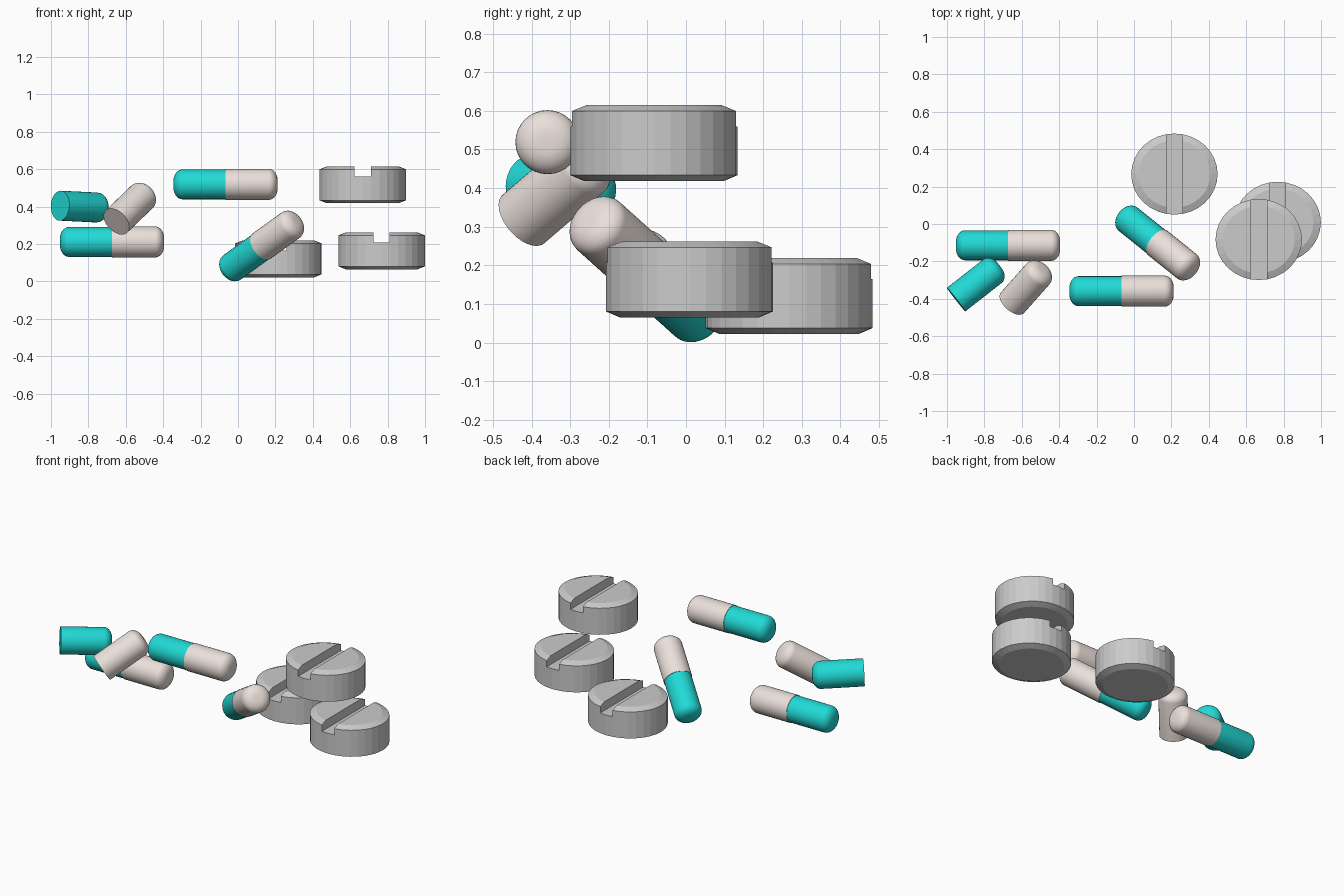
import bpy, bmesh, math
from mathutils import Vector

if "Cube" in bpy.data.objects:
    bpy.data.objects.remove(bpy.data.objects["Cube"])


def material(name, color):
    m = bpy.data.materials.new(name)
    m.diffuse_color = color
    m.use_nodes = True
    m.node_tree.nodes["Principled BSDF"].inputs["Base Color"].default_value = m.diffuse_color
    return m


teal = material("teal_shell", (0.015, 0.70, 0.67, 1))
cream = material("cream_shell", (0.83, 0.75, 0.71, 1))


def lathe(name, profile, segs, mat=None, squash=1.0):
    """Revolve (radius, height) points around z; both ends are capped."""
    bm = bmesh.new()
    rings = []
    for r, z in profile:
        rings.append([bm.verts.new((r * math.cos(2 * math.pi * i / segs),
                                    r * squash * math.sin(2 * math.pi * i / segs), z))
                      for i in range(segs)])
    for a, b in zip(rings, rings[1:]):
        for i in range(segs):
            j = (i + 1) % segs
            bm.faces.new((a[i], a[j], b[j], b[i]))
    bm.faces.new(rings[0][::-1])
    bm.faces.new(rings[-1])
    mesh = bpy.data.meshes.new(name)
    bm.to_mesh(mesh)
    bm.free()
    obj = bpy.data.objects.new(name, mesh)
    bpy.context.collection.objects.link(obj)
    if mat:
        mesh.materials.append(mat)
    return obj


def activate(obj):
    bpy.ops.object.select_all(action='DESELECT')
    obj.select_set(True)
    bpy.context.view_layer.objects.active = obj


def shell(name, base, direction, length, radius, mat):
    """Half capsule: flat at base, softly domed at the far end."""
    depth, inset, n = 0.048, 0.062, 7
    profile = [(radius, 0)]
    for k in range(n + 1):
        t = math.pi / 2 * k / n
        profile.append((radius - inset * (1 - math.cos(t)),
                        length - depth * (1 - math.sin(t))))
    obj = lathe(name, profile, 32, mat)
    obj.location = base
    obj.rotation_mode = 'QUATERNION'
    obj.rotation_quaternion = Vector(direction).to_track_quat('Z', 'Y')
    activate(obj)
    bpy.ops.object.shade_smooth_by_angle(angle=math.radians(40))


def capsule(name, center, direction):
    c, d = Vector(center), Vector(direction).normalized()
    shell(name + "_body", c + d * 0.015, -d, 0.293, 0.080, teal)
    shell(name + "_cap", c, d, 0.279, 0.083, cream)


def tablet(name, x, y, z):
    """Chamfered disc with a score groove across the top."""
    h, r, ch, inset = 0.197, 0.231, 0.0155, 0.039
    obj = lathe(name, [(r - inset, 0), (r, ch), (r, h - ch), (r - inset, h)],
                32, squash=0.938)
    bpy.ops.mesh.primitive_cube_add(size=1, location=(0, 0, h - 0.055 + 0.1))
    cutter = bpy.context.object
    cutter.scale = (0.086, 1, 0.2)
    cutter.hide_render = True
    mod = obj.modifiers.new("groove", 'BOOLEAN')
    mod.operation = 'DIFFERENCE'
    mod.solver = 'EXACT'
    mod.object = cutter
    activate(obj)
    bpy.ops.object.modifier_apply(modifier=mod.name)
    bpy.data.objects.remove(cutter)
    obj.location = (x, y, z)


# scored tablets
tablet("upper_tablet", 0.667, -0.083, 0.418)
tablet("right_tablet", 0.768, 0.009, 0.065)
tablet("rear_tablet", 0.216, 0.267, 0.022)

# closed capsules
capsule("left_capsule", (-0.674, -0.114, 0.211), (1, 0, 0))
capsule("front_capsule", (-0.067, -0.359, 0.519), (1, 0, 0))
capsule("tilted_capsule", (0.125, -0.100, 0.188), (0.68, -0.545, 0.49))

# separated capsule halves
shell("loose_body", (-0.951, -0.404, 0.405), (0.788, 0.615, -0.04), 0.295, 0.080, teal)
shell("loose_cap", (-0.650, -0.421, 0.320), (0.56, 0.63, 0.54), 0.292, 0.083, cream)
